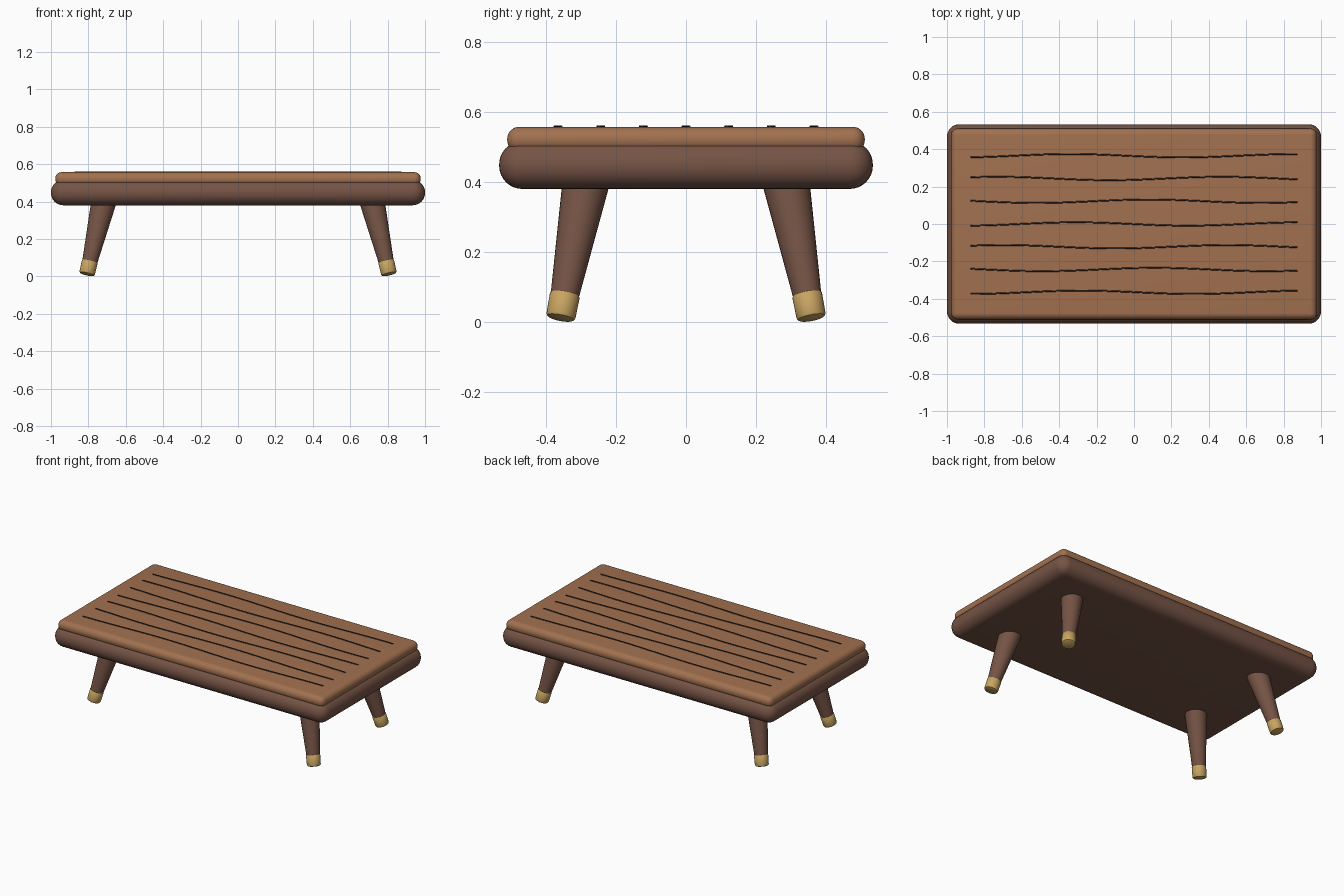
import bpy, bmesh, math
from mathutils import Vector

if "Cube" in bpy.data.objects:
    bpy.data.objects.remove(bpy.data.objects["Cube"])


def material(name, rgb):
    m = bpy.data.materials.new(name)
    m.diffuse_color = (*rgb, 1)
    m.use_nodes = True
    m.node_tree.nodes["Principled BSDF"].inputs["Base Color"].default_value = m.diffuse_color
    return m


WALNUT = material("dark_wood", (0.18, 0.088, 0.06))
OAK = material("light_wood", (0.36, 0.165, 0.08))
BRASS = material("brass", (0.57, 0.37, 0.12))
GRAIN = material("grain", (0.04, 0.022, 0.016))


def finish(obj, name, mat):
    obj.name = name
    obj.data.materials.append(mat)
    bpy.ops.object.select_all(action='DESELECT')
    obj.select_set(True)
    bpy.context.view_layer.objects.active = obj
    bpy.ops.object.shade_smooth_by_angle(angle=math.radians(35))
    return obj


def new_object(bm, name, mat):
    mesh = bpy.data.meshes.new(name)
    bmesh.ops.recalc_face_normals(bm, faces=bm.faces)
    bm.to_mesh(mesh)
    bm.free()
    obj = bpy.data.objects.new(name, mesh)
    bpy.context.collection.objects.link(obj)
    return finish(obj, name, mat)


def rounded_slab(name, half_x, half_y, z0, z1, radius, mat):
    bm = bmesh.new()
    bmesh.ops.create_cube(bm, size=1)
    for v in bm.verts:
        v.co = (v.co.x * 2 * half_x, v.co.y * 2 * half_y,
                z0 + (v.co.z + 0.5) * (z1 - z0))
    bmesh.ops.bevel(bm, geom=bm.edges[:], offset=radius, segments=8,
                    profile=0.5, affect='EDGES')
    return new_object(bm, name, mat)


def lathe(name, profile, origin, axis, mat, sides=32):
    """Closed turned part: (radius, height) rings along a tilted axis."""
    rot = Vector((0, 0, 1)).rotation_difference(axis)
    bm = bmesh.new()
    rings = []
    for r, h in profile:
        ring = []
        for i in range(sides):
            a = 2 * math.pi * i / sides
            p = Vector((r * math.cos(a), r * math.sin(a), h))
            ring.append(bm.verts.new(origin + rot @ p))
        rings.append(ring)
    for a, b in zip(rings, rings[1:]):
        for i in range(sides):
            j = (i + 1) % sides
            bm.faces.new((a[i], a[j], b[j], b[i]))
    bm.faces.new(rings[0])
    bm.faces.new(rings[-1])
    return new_object(bm, name, mat)


# Thick rounded frame and the lighter top panel set into it
rounded_slab("table_body", 1.0, 0.533, 0.38, 0.516, 0.066, WALNUT)
rounded_slab("top_panel", 0.977, 0.51, 0.485, 0.557, 0.034, OAK)

# Gently waving grain lines on the top
for i in range(7):
    y0 = -0.365 + i * 0.365 / 3
    peak = -0.28 + 0.39 * i
    curve = bpy.data.curves.new("grain_line", 'CURVE')
    curve.dimensions = '3D'
    curve.bevel_depth = 0.004
    curve.bevel_resolution = 1
    curve.use_fill_caps = True
    spline = curve.splines.new('POLY')
    spline.points.add(40)
    for k, p in enumerate(spline.points):
        x = -0.875 + 1.75 * k / 40
        y = y0 + 0.009 * math.cos(2 * math.pi * (x - peak) / 1.2)
        p.co = (x, y, 0.558, 1)
    obj = bpy.data.objects.new("grain_line", curve)
    bpy.context.collection.objects.link(obj)
    bpy.ops.object.select_all(action='DESELECT')
    obj.select_set(True)
    bpy.context.view_layer.objects.active = obj
    bpy.ops.object.convert(target='MESH')
    finish(bpy.context.object, f"grain_line_{i + 1}", GRAIN)

# Four splayed tapered legs with brass feet
for side, sx in (("left", -1), ("right", 1)):
    for end, sy in (("front", -1), ("back", 1)):
        foot = Vector((sx * 0.808, sy * 0.358, 0.011))
        head = Vector((sx * 0.722, sy * 0.289, 0.38))
        axis = (head - foot).normalized()
        lathe(f"{end}_{side}_leg", [(0.036, 0.01), (0.066, 0.39), (0.068, 0.42)],
              foot, axis, WALNUT)
        lathe(f"{end}_{side}_foot_cap",
              [(0.035, 0), (0.039, 0.002), (0.042, 0.008),
               (0.043, 0.068), (0.041, 0.071)], foot, axis, BRASS)
